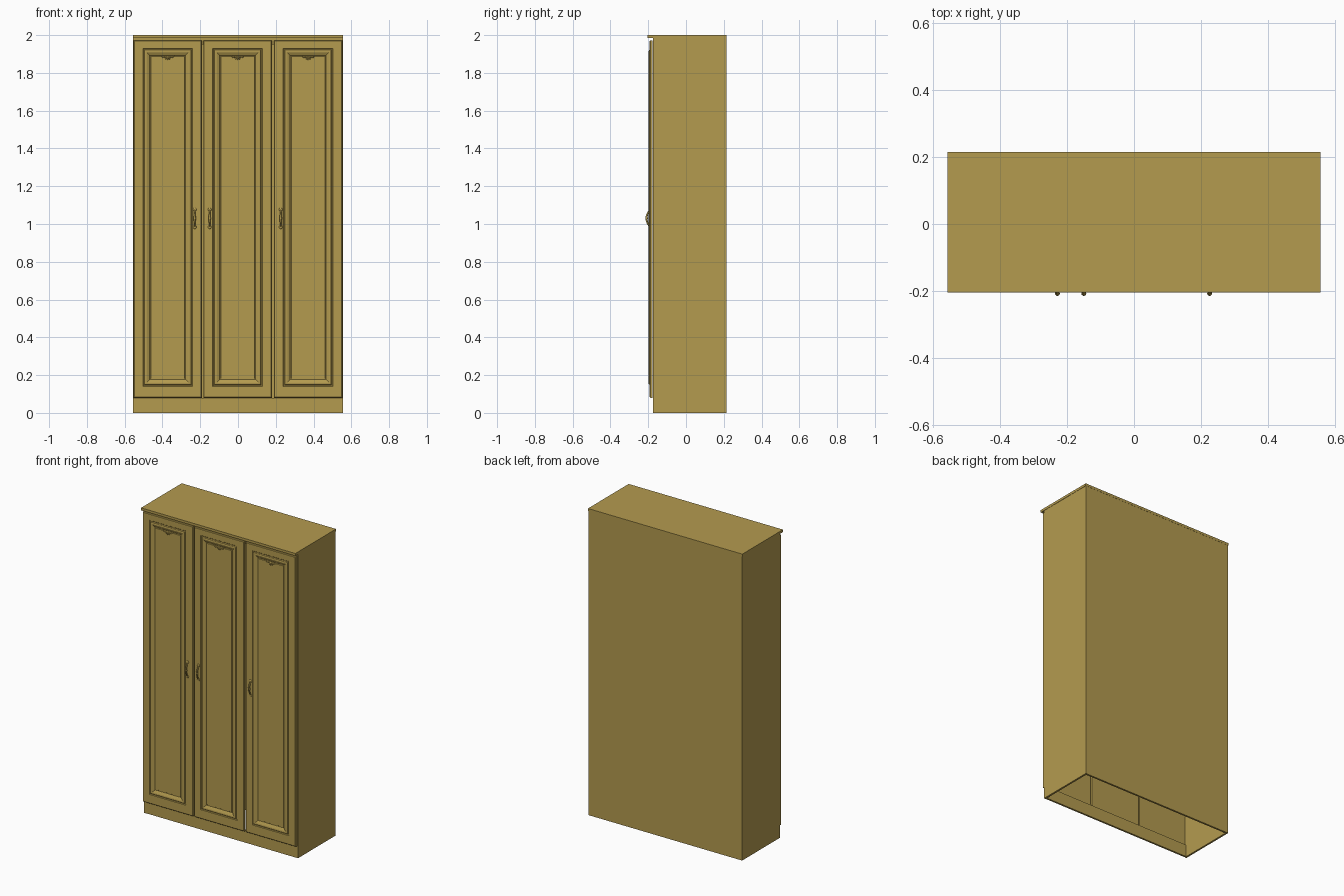
import bpy, bmesh, math
from mathutils import Matrix, Vector

if "Cube" in bpy.data.objects:
    bpy.data.objects.remove(bpy.data.objects["Cube"])

wood = bpy.data.materials.new("golden_wood")
wood.diffuse_color = (0.456, 0.328, 0.078, 1)
wood.use_nodes = True
wood.node_tree.nodes["Principled BSDF"].inputs["Base Color"].default_value = wood.diffuse_color


def add_object(name, bm, smooth=False):
    bmesh.ops.recalc_face_normals(bm, faces=bm.faces)
    mesh = bpy.data.meshes.new(name)
    bm.to_mesh(mesh)
    bm.free()
    mesh.materials.append(wood)
    obj = bpy.data.objects.new(name, mesh)
    bpy.context.collection.objects.link(obj)
    if smooth:
        bpy.ops.object.select_all(action='DESELECT')
        obj.select_set(True)
        bpy.context.view_layer.objects.active = obj
        bpy.ops.object.shade_smooth_by_angle(angle=math.radians(40))
    return obj


def box(name, x, y, z):
    bm = bmesh.new()
    size = Vector((x[1] - x[0], y[1] - y[0], z[1] - z[0]))
    mid = Vector((sum(x) / 2, sum(y) / 2, sum(z) / 2))
    bmesh.ops.create_cube(bm, size=1, matrix=Matrix.Translation(mid) @ Matrix.Diagonal(size).to_4x4())
    return add_object(name, bm)


def ellipsoid(bm, centre, radii, angle=0):
    m = (Matrix.Translation(centre) @ Matrix.Rotation(angle, 4, 'Y')
         @ Matrix.Diagonal(radii).to_4x4())
    bmesh.ops.create_uvsphere(bm, u_segments=12, v_segments=8, radius=1, matrix=m)


def tube(bm, points, radii, sides=10):
    # Swept round bar lying in a plane of constant x
    rings = []
    for i, p in enumerate(points):
        t = (points[min(i + 1, len(points) - 1)] - points[max(i - 1, 0)]).normalized()
        u = Vector((1, 0, 0))
        v = t.cross(u)
        rings.append([bm.verts.new(p + radii[i] * (math.cos(a) * u + math.sin(a) * v))
                      for a in (2 * math.pi * k / sides for k in range(sides))])
    for a, b in zip(rings, rings[1:]):
        for k in range(sides):
            n = (k + 1) % sides
            bm.faces.new((a[k], a[n], b[n], b[k]))
    bm.faces.new(rings[0])
    bm.faces.new(rings[-1])


# Carcass, open underneath
T = 0.012
for side, s in (("left", -1), ("right", 1)):
    box(side + "_side", sorted((s * 0.555, s * (0.555 - T))), (-0.175, 0.214), (0, 1.984))
box("back_panel", (-0.555 + T, 0.555 - T), (0.214 - T, 0.214), (0, 1.984))
box("plinth", (-0.555 + T, 0.555 - T), (-0.174, -0.162), (0, 0.08))
box("top_board", (-0.557, 0.557), (-0.204, 0.215), (1.984, 2.0))
box("top_rail", (-0.555 + T, 0.555 - T), (-0.174, -0.162), (1.95, 1.984))


def door(name, cx):
    # Nested rectangular loops: half width, bottom, top, depth
    loops = [(0.181, 0.08, 1.972, -0.177), (0.181, 0.08, 1.972, -0.189),
             (0.177, 0.084, 1.968, -0.193)]
    moulding = [(0, -0.193), (0.003, -0.189), (0.007, -0.189), (0.010, -0.196),
                (0.016, -0.198), (0.022, -0.197), (0.034, -0.191), (0.037, -0.187),
                (0.041, -0.187), (0.043, -0.190)]
    loops += [(0.132 - t, 0.14 + t, 1.93 - t, y) for t, y in moulding]
    bm = bmesh.new()
    rings = [[bm.verts.new((cx + sx * h, y, z)) for sx, z in ((-1, b), (1, b), (1, t), (-1, t))]
             for h, b, t, y in loops]
    for a, b in zip(rings, rings[1:]):
        for k in range(4):
            n = (k + 1) % 4
            bm.faces.new((a[k], a[n], b[n], b[k]))
    bm.faces.new(rings[0])
    bm.faces.new(rings[-1])
    add_object(name, bm)


def ornament(name, cx):
    # Fan of leaves flanked by two scrolls
    bm = bmesh.new()
    for i in range(-2, 3):
        a = i * 0.6
        c = Vector((cx - math.sin(a) * 0.011, -0.192, 1.888 - math.cos(a) * 0.011))
        ellipsoid(bm, c, Vector((0.0035, 0.004, 0.009)), a)
    for s in (-1, 1):
        ellipsoid(bm, Vector((cx + s * 0.022, -0.192, 1.885)), Vector((0.009, 0.004, 0.004)), s * 0.4)
        ellipsoid(bm, Vector((cx + s * 0.031, -0.192, 1.889)), Vector((0.004, 0.004, 0.004)))
    add_object(name, bm, True)


def handle(name, x):
    # Bowed grip with end rosettes and a middle bead
    bm = bmesh.new()
    zc, half = 1.03, 0.046
    pts, radii = [], []
    for i in range(17):
        u = i / 8 - 1
        pts.append(Vector((x, -0.191 - 0.018 * (1 - u * u), zc + half * u)))
        radii.append(0.0035 + 0.0025 * (1 - abs(u)))
    tube(bm, pts, radii)
    for s in (-1, 1):
        ellipsoid(bm, Vector((x, -0.193, zc + s * 0.046)), Vector((0.009, 0.004, 0.010)))
    ellipsoid(bm, Vector((x, -0.208, zc)), Vector((0.0075, 0.0065, 0.008)))
    add_object(name, bm, True)


for label, cx, hx in (("left", -0.372, -0.229), ("middle", -0.002, -0.150), ("right", 0.371, 0.226)):
    door(label + "_door", cx)
    ornament(label + "_ornament", cx)
    handle(label + "_handle", hx)
